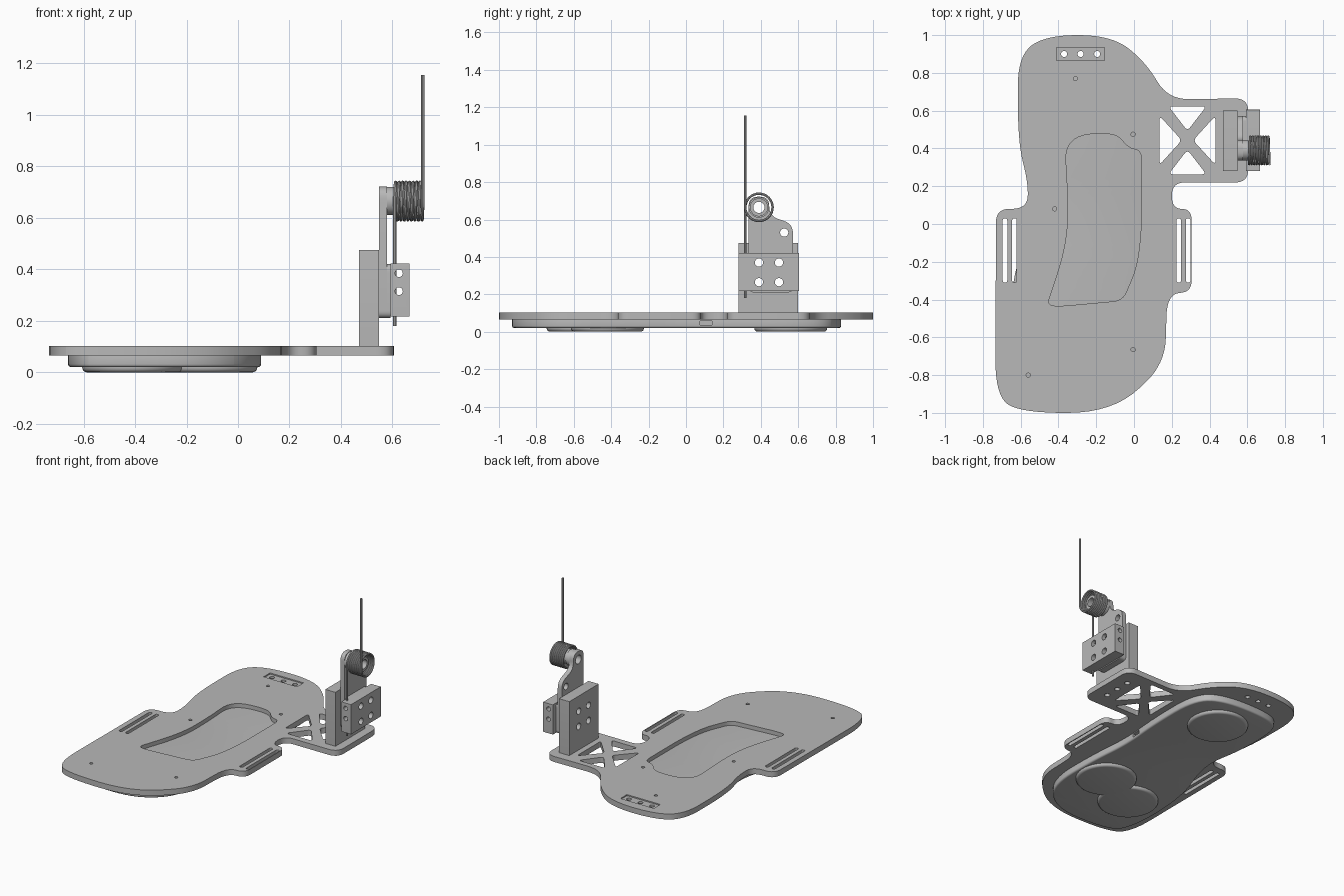
import bpy, bmesh, math
from mathutils import Matrix, Vector

cube = bpy.data.objects.get("Cube")
if cube:
    bpy.data.objects.remove(cube, do_unlink=True)

# One plain grey for everything
grey = bpy.data.materials.new("plain grey")
grey.use_nodes = True
color = (.48, .48, .48, 1)
grey.diffuse_color = color
grey.node_tree.nodes["Principled BSDF"].inputs["Base Color"].default_value = color

# Sketch axes: flat on the ground, facing sideways (sketch is y, z), facing back (sketch is x, z)
FLAT = Matrix.Identity(4)
SIDE = Matrix(((0, 0, 1, 0), (1, 0, 0, 0), (0, 1, 0, 0), (0, 0, 0, 1)))
BACK = Matrix(((1, 0, 0, 0), (0, 0, -1, 0), (0, 1, 0, 0), (0, 0, 0, 1)))


def rounded(corners, steps=8):
    """Closed outline from (x, y, trim) corners, each softened by a curve."""
    outline = []
    count = len(corners)
    for i, (x, y, trim) in enumerate(corners):
        here = Vector((x, y))
        ends = []
        for other in (corners[i - 1], corners[(i + 1) % count]):
            edge = Vector(other[:2]) - here
            ends.append(here + edge.normalized() * min(trim, edge.length * .499))
        for s in range(steps + 1):
            t = s / steps
            outline.append(ends[0] * (1 - t) ** 2 + here * 2 * t * (1 - t) + ends[1] * t ** 2)
    return outline


def soft(points, trim=1):
    return rounded([(x, y, trim) for x, y in points])


def rect(x0, x1, y0, y1, trim=.001):
    return soft([(x0, y0), (x1, y0), (x1, y1), (x0, y1)], trim)


def circle(x, y, radius, sides=32):
    angles = [math.tau * i / sides for i in range(sides)]
    return [Vector((x + radius * math.cos(a), y + radius * math.sin(a))) for a in angles]


def finish(obj):
    obj.data.materials.clear()
    obj.data.materials.append(grey)
    bpy.ops.object.select_all(action="DESELECT")
    obj.select_set(True)
    bpy.context.view_layer.objects.active = obj
    bpy.ops.object.shade_smooth_by_angle(angle=math.radians(35))
    return obj


def curve_to_mesh(name, curve, matrix):
    temp = bpy.data.objects.new(name + " sketch", curve)
    bpy.context.collection.objects.link(temp)
    depsgraph = bpy.context.evaluated_depsgraph_get()
    mesh = bpy.data.meshes.new_from_object(temp.evaluated_get(depsgraph))
    bpy.data.objects.remove(temp, do_unlink=True)
    bm = bmesh.new()
    bm.from_mesh(mesh)
    bmesh.ops.remove_doubles(bm, verts=bm.verts, dist=.00005)
    bmesh.ops.transform(bm, matrix=matrix, verts=bm.verts)
    bmesh.ops.recalc_face_normals(bm, faces=bm.faces)
    bm.to_mesh(mesh)
    bm.free()
    obj = bpy.data.objects.new(name, mesh)
    bpy.context.collection.objects.link(obj)
    return finish(obj)


def prism(name, outlines, low, high, axes=FLAT, edge=0):
    """Solid from an outline plus hole outlines, with optional rounded edges."""
    curve = bpy.data.curves.new(name, "CURVE")
    curve.dimensions = "2D"
    curve.fill_mode = "BOTH"
    curve.extrude = (high - low) / 2 - edge
    curve.bevel_depth = edge
    curve.bevel_resolution = 3
    curve.offset = -edge
    for outline in outlines:
        spline = curve.splines.new("POLY")
        spline.points.add(len(outline) - 1)
        for point, place in zip(spline.points, outline):
            point.co = (place.x, place.y, 0, 1)
        spline.use_cyclic_u = True
    return curve_to_mesh(name, curve, axes @ Matrix.Translation((0, 0, (low + high) / 2)))


def cut(obj, cutter):
    modifier = obj.modifiers.new("cut", "BOOLEAN")
    modifier.operation = "DIFFERENCE"
    modifier.solver = "EXACT"
    modifier.object = cutter
    cutter.hide_render = True
    bpy.context.view_layer.objects.active = obj
    bpy.ops.object.modifier_apply(modifier=modifier.name)
    bpy.data.objects.remove(cutter, do_unlink=True)
    finish(obj)


# Foot plate outline with side wings and the bracket shelf
plate = rounded([
    (-.47, 1, 1), (-.12, 1, 1), (.06, .86, 1), (.18, .66, .11),
    (.605, .665, .07), (.605, .22, .07), (.2, .22, .07), (.2, .08, .07),
    (.305, .08, .06), (.305, -.36, .06), (.175, -.37, .12), (.165, -.74, .14),
    (-.11, -1, 1), (-.6, -1, 1), (-.735, -.91, .2), (-.73, .08, .07),
    (-.565, .08, .1), (-.56, .22, 1), (-.615, .43, 1), (-.615, .89, .16)])
pocket = rounded([
    (-.35, .2, 1), (-.37, .46, 1), (-.1, .49, 1), (-.03, .4, 1),
    (.04, .39, .05), (.04, -.17, 1), (-.06, -.405, .05), (-.39, -.435, .05),
    (-.46, -.43, .04), (-.35, -.1, 1)])
holes = [pocket]
# Strap slots in the wings
for x in (-.683, -.633, .237, .287):
    holes.append(rect(x - .012, x + .012, -.31, .03, .012))
# Lightening triangles of the shelf
mid_x, mid_y = .283, .443
for s in (-1, 1):
    holes.append(soft([(mid_x - .1, mid_y + s * .18), (mid_x + .1, mid_y + s * .18),
                       (mid_x, mid_y + s * .05)], .025))
    holes.append(soft([(mid_x + s * .148, mid_y - .13), (mid_x + s * .148, mid_y + .13),
                       (mid_x + s * .03, mid_y)], .025))
# Toe holes, pin holes and bracket screw holes
holes += [circle(x, .9, .016) for x in (-.37, -.283, -.195)]
for x, y in ((-.31, .77), (-.005, .475), (-.42, .08), (-.005, -.665), (-.56, -.8)):
    holes.append(circle(x, y, .011))
holes += [circle(.51, y, .018) for y in (.34, .44, .54)]
foot_plate = prism("foot_plate", [plate] + holes, .065, .103)
cut(foot_plate, prism("toe_recess_cutter", [rect(-.41, -.155, .865, .935)], .095, .15))

# Sole under the plate, with a small side port
sole = prism("sole", [soft([
    (-.45, .83), (-.08, .83), (.09, .72), (.09, .3), (.06, 0), (.09, -.3), (.09, -.72),
    (-.12, -.93), (-.5, -.93), (-.66, -.85), (-.66, -.3), (-.5, .1), (-.56, .4),
    (-.56, .75)])], .02, .075, edge=.012)
cut(sole, prism("port_cutter", [rect(.03, .2, .075, .14)], .035, .058))

# Round pads beneath the sole
for name, x, y in (("heel_pad", -.23, .56), ("inner_pad", -.12, -.42), ("outer_pad", -.41, -.55)):
    prism(name, [circle(x, y, .195, 48)], 0, .06, edge=.018)

# Bracket: upright block, lever, spacer and clamp share four screw holes
screws = [circle(y, z, .022) for y in (.39, .497) for z in (.265, .37)]
prism("upright_block", [rect(.28, .6, .1, .475)] + screws, .47, .547, SIDE)
axle_y, axle_z = .39, .665
lever_outline = rounded([
    (.335, .722, .05), (.445, .722, .05), (.445, .62, .05), (.572, .575, .05),
    (.572, .21, .03), (.335, .21, .03)])
axle_hole = circle(axle_y, axle_z, .03)
prism("lever", [lever_outline, axle_hole, circle(.525, .53, .022)] + screws, .547, .578, SIDE)
prism("spacer", [rect(.335, .572, .21, .42, .03)] + screws, .578, .592, SIDE)
clamp = prism("clamp", [rect(.28, .605, .217, .422)] + screws, .592, .666, SIDE)
for z in (.385, .315):
    cut(clamp, prism("clamp_cutter", [circle(.625, z, .015)], -.7, -.2, BACK))

# Hollow axle carrying the spring
prism("axle", [circle(axle_y, axle_z, .055, 48), axle_hole], .578, .606, SIDE)
prism("axle_sleeve", [circle(axle_y, axle_z, .048, 48), axle_hole], .606, .69, SIDE)

# Coil spring with a lower leg and a long upright tip
coil, turns, steps = .073, 8, 32
path = [(.609, axle_y - coil, .18)]
for i in range(turns * steps + 1):
    a = math.tau * i / steps
    path.append((.609 + .109 * i / (turns * steps),
                 axle_y - coil * math.cos(a), axle_z + coil * math.sin(a)))
path.append((.718, axle_y - coil, 1.155))
wire = bpy.data.curves.new("spring", "CURVE")
wire.dimensions = "3D"
wire.bevel_depth = .0065
wire.bevel_resolution = 2
wire.use_fill_caps = True
spline = wire.splines.new("POLY")
spline.points.add(len(path) - 1)
for point, place in zip(spline.points, path):
    point.co = (*place, 1)
curve_to_mesh("spring", wire, FLAT)
